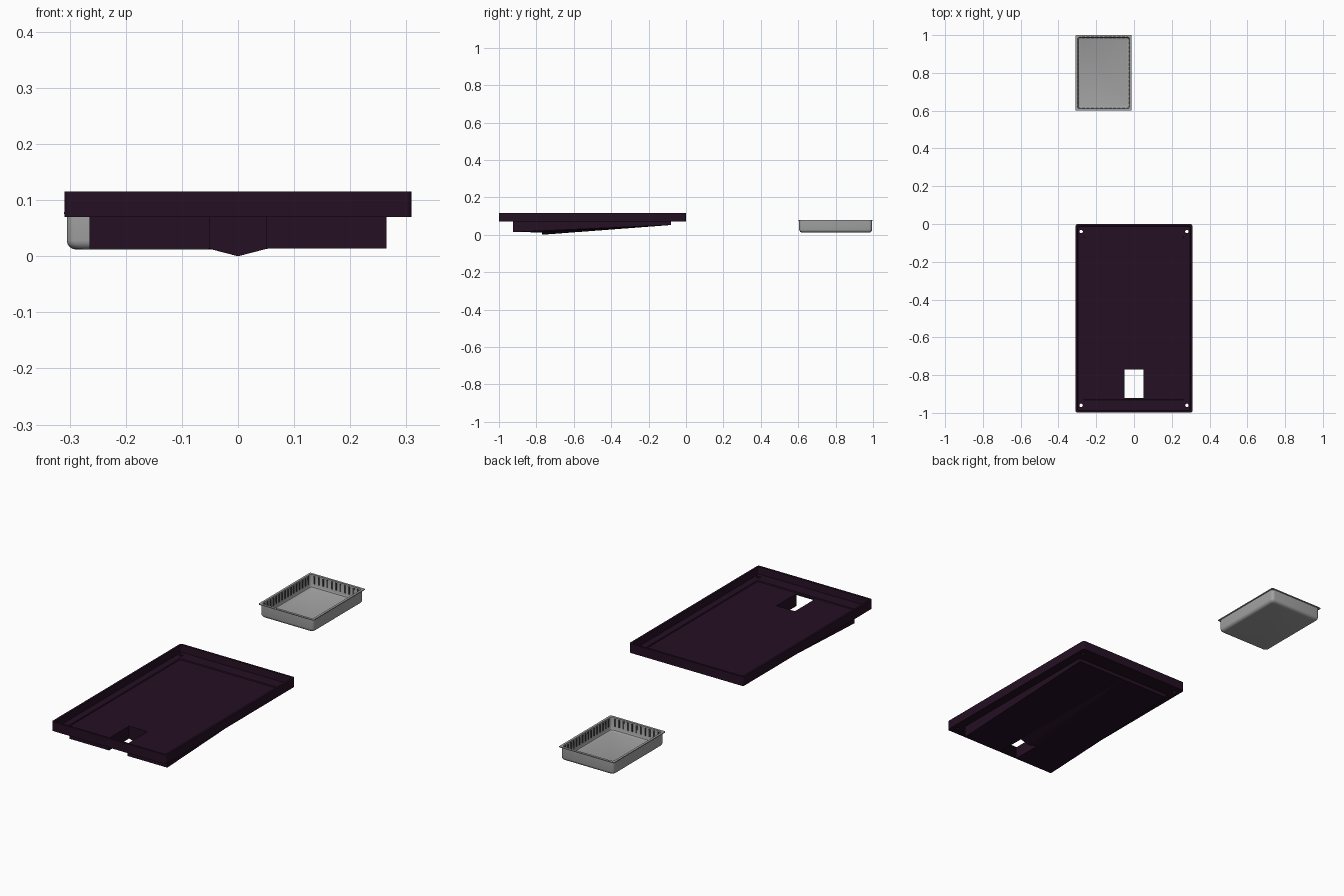
import bpy, bmesh, math
from mathutils import Matrix, Vector

if "Cube" in bpy.data.objects:
    bpy.data.objects.remove(bpy.data.objects["Cube"])


def material(name, rgb):
    m = bpy.data.materials.new(name)
    m.diffuse_color = (*rgb, 1)
    m.use_nodes = True
    m.node_tree.nodes["Principled BSDF"].inputs["Base Color"].default_value = m.diffuse_color
    return m


PURPLE = material("dark purple", (0.018, 0.005, 0.017))
GREY = material("grey", (0.36, 0.36, 0.36))
DARK = material("slot grey", (0.06, 0.06, 0.06))


def finish(bm, name, mat, smooth=True):
    bmesh.ops.recalc_face_normals(bm, faces=bm.faces)
    me = bpy.data.meshes.new(name)
    bm.to_mesh(me)
    bm.free()
    me.materials.append(mat)
    ob = bpy.data.objects.new(name, me)
    bpy.context.collection.objects.link(ob)
    if smooth:
        bpy.ops.object.select_all(action='DESELECT')
        ob.select_set(True)
        bpy.context.view_layer.objects.active = ob
        bpy.ops.object.shade_smooth_by_angle(angle=math.radians(30))
    return ob


def rounded_loft(name, mat, cx, cy, rings, steps=5):
    """Closed solid lofted through rounded rectangles (half x, half y, radius, z)."""
    bm = bmesh.new()
    loops = []
    for hx, hy, r, z in rings:
        loop = []
        for q, (sx, sy) in enumerate([(1, 1), (-1, 1), (-1, -1), (1, -1)]):
            for i in range(steps + 1):
                a = (q + i / steps) * math.pi / 2
                loop.append(bm.verts.new((cx + sx * (hx - r) + r * math.cos(a),
                                          cy + sy * (hy - r) + r * math.sin(a), z)))
        loops.append(loop)
    n = len(loops[0])
    for a, b in zip(loops, loops[1:]):
        for i in range(n):
            j = (i + 1) % n
            bm.faces.new((a[i], a[j], b[j], b[i]))
    bm.faces.new(loops[0])
    bm.faces.new(loops[-1])
    return finish(bm, name, mat)


def add_box(bm, lo, hi):
    lo, hi = Vector(lo), Vector(hi)
    bmesh.ops.create_cube(bm, size=1, matrix=Matrix.Translation((lo + hi) / 2)
                          @ Matrix.Diagonal((*(hi - lo), 1)))


# Wide upper pan: raised edge, ledge and recessed floor
pan = rounded_loft("upper_pan", PURPLE, 0, -0.5, [
    (0.309, 0.499, 0.010, 0.070), (0.309, 0.499, 0.010, 0.115),
    (0.299, 0.489, 0.008, 0.115), (0.297, 0.487, 0.008, 0.080),
    (0.266, 0.432, 0.005, 0.079), (0.264, 0.430, 0.005, 0.074)])

# Cutters: drain opening and four corner holes
bm = bmesh.new()
add_box(bm, (-0.05, -0.92, 0.05), (0.05, -0.77, 0.15))
for x in (-0.28, 0.28):
    for y in (-0.96, -0.04):
        bmesh.ops.create_cone(bm, cap_ends=True, segments=16, radius1=0.009, radius2=0.009,
                              depth=0.2, matrix=Matrix.Translation((x, y, 0.08)))
cutter = finish(bm, "hole_cutter", PURPLE, False)
cutter.hide_render = True
cutter.hide_viewport = True
cut = pan.modifiers.new("holes", 'BOOLEAN')
cut.operation = 'DIFFERENCE'
cut.solver = 'EXACT'
cut.object = cutter

# Sloping lower body, notched at the front with a shallow central keel
half = [(0.05, -0.925, 0.014), (0.265, -0.925, 0.014), (0.265, -0.08, 0.052),
        (0, -0.08, 0.052), (0, -0.77, 0.0), (0.05, -0.77, 0.013)]
bm = bmesh.new()
for s in (1, -1):
    low = [bm.verts.new((s * x, y, z)) for x, y, z in half]
    top = [bm.verts.new((s * x, y, 0.0705)) for x, y, z in half]
    for f in [(0, 1, 2), (0, 2, 5), (5, 2, 3), (4, 5, 3)]:
        bm.faces.new([low[i] for i in f])
    for i in (0, 1, 2, 4, 5):
        j = (i + 1) % 6
        bm.faces.new((low[i], low[j], top[j], top[i]))
    bm.faces.new(top)
bmesh.ops.remove_doubles(bm, verts=bm.verts, dist=1e-5)
finish(bm, "lower_body", PURPLE, False)

# Small grey tray with rounded bottom edge and thin flange
CX, CY = -0.161, 0.80
rings = [(0.144 - 0.016 * (1 - math.sin(a)), 0.195 - 0.016 * (1 - math.sin(a)), 0.016,
          0.012 + 0.016 * (1 - math.cos(a)))
         for a in [i * math.pi / 8 for i in range(5)]]
rings += [(0.144, 0.195, 0.016, 0.075), (0.149, 0.2, 0.005, 0.075), (0.149, 0.2, 0.005, 0.079),
          (0.138, 0.189, 0.012, 0.079), (0.137, 0.188, 0.012, 0.026),
          (0.134, 0.185, 0.010, 0.019), (0.127, 0.178, 0.008, 0.016)]
rounded_loft("small_tray", GREY, CX, CY, rings)

# Narrow upright slots around the inside walls of the small tray
bm = bmesh.new()
Z0, Z1, W = 0.036, 0.073, 0.0035
for s in (-1, 1):
    for i in range(16):
        y = CY + (i - 7.5) * 0.0225
        xs = sorted((CX + s * 0.1385, CX + s * 0.1345))
        add_box(bm, (xs[0], y - W, Z0), (xs[1], y + W, Z1))
    for i in range(11):
        x = CX + (i - 5) * 0.0235
        ys = sorted((CY + s * 0.1895, CY + s * 0.1855))
        add_box(bm, (x - W, ys[0], Z0), (x + W, ys[1], Z1))
finish(bm, "tray_slots", DARK, False)
